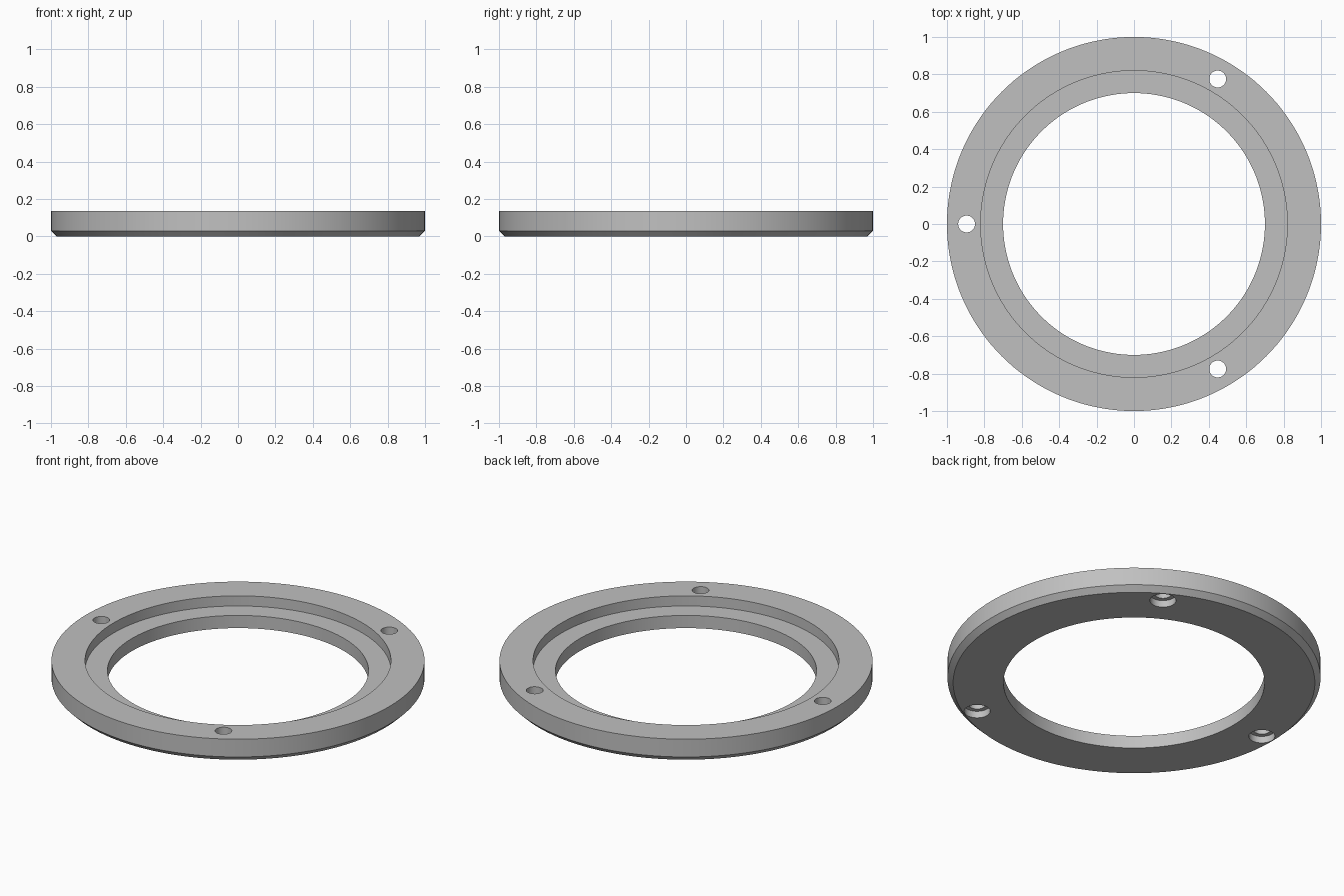
import bpy, bmesh, math
from mathutils import Matrix

cube = bpy.data.objects.get("Cube")
if cube:
    bpy.data.objects.remove(cube, do_unlink=True)

# Single grey finish
grey = bpy.data.materials.new("grey")
grey.use_nodes = True
colour = (0.53, 0.53, 0.53, 1.0)
grey.diffuse_color = colour
grey.node_tree.nodes["Principled BSDF"].inputs["Base Color"].default_value = colour


def lathe(name, profile, steps, closed, location=(0, 0, 0)):
    """Revolve an (r, z) profile about the z axis."""
    bm = bmesh.new()
    verts = [bm.verts.new((r, 0, z)) for r, z in profile]
    edges = [bm.edges.new(pair) for pair in zip(verts, verts[1:])]
    if closed:
        edges.append(bm.edges.new((verts[-1], verts[0])))
    bmesh.ops.spin(bm, geom=verts + edges, cent=(0, 0, 0), axis=(0, 0, 1),
                   angle=2 * math.pi, steps=steps, use_duplicate=False)
    bmesh.ops.remove_doubles(bm, verts=bm.verts[:], dist=1e-5)
    bmesh.ops.recalc_face_normals(bm, faces=bm.faces[:])
    bm.transform(Matrix.Translation(location))
    mesh = bpy.data.meshes.new(name)
    bm.to_mesh(mesh)
    bm.free()
    mesh.materials.append(grey)
    obj = bpy.data.objects.new(name, mesh)
    bpy.context.collection.objects.link(obj)
    return obj


# Flange ring: recessed inner ledge on top, chamfered outer edge below
HEIGHT, LEDGE, CHAMFER = 0.135, 0.075, 0.03
ring = lathe("flange_ring", [
    (0.70, 0), (1 - CHAMFER, 0), (1, CHAMFER), (1, HEIGHT),
    (0.82, HEIGHT), (0.82, LEDGE), (0.70, LEDGE)], 144, True)
bpy.context.view_layer.objects.active = ring

# Three screw holes, counterbored from below
for i in range(3):
    a = math.pi / 3 + i * 2 * math.pi / 3
    cutter = lathe("screw_hole_cutter", [
        (0, -0.05), (0.07, -0.05), (0.07, 0.04), (0.045, 0.04),
        (0.045, 0.2), (0, 0.2)], 40, False,
        (0.895 * math.cos(a), 0.895 * math.sin(a), 0))
    cutter.hide_render = True
    mod = ring.modifiers.new("screw_hole", 'BOOLEAN')
    mod.operation = 'DIFFERENCE'
    mod.solver = 'EXACT'
    mod.object = cutter
    bpy.ops.object.modifier_apply(modifier=mod.name)
    bpy.data.objects.remove(cutter, do_unlink=True)

# Smooth round walls, crisp rims
bpy.ops.object.select_all(action='DESELECT')
ring.select_set(True)
bpy.ops.object.shade_smooth_by_angle(angle=math.radians(30))
